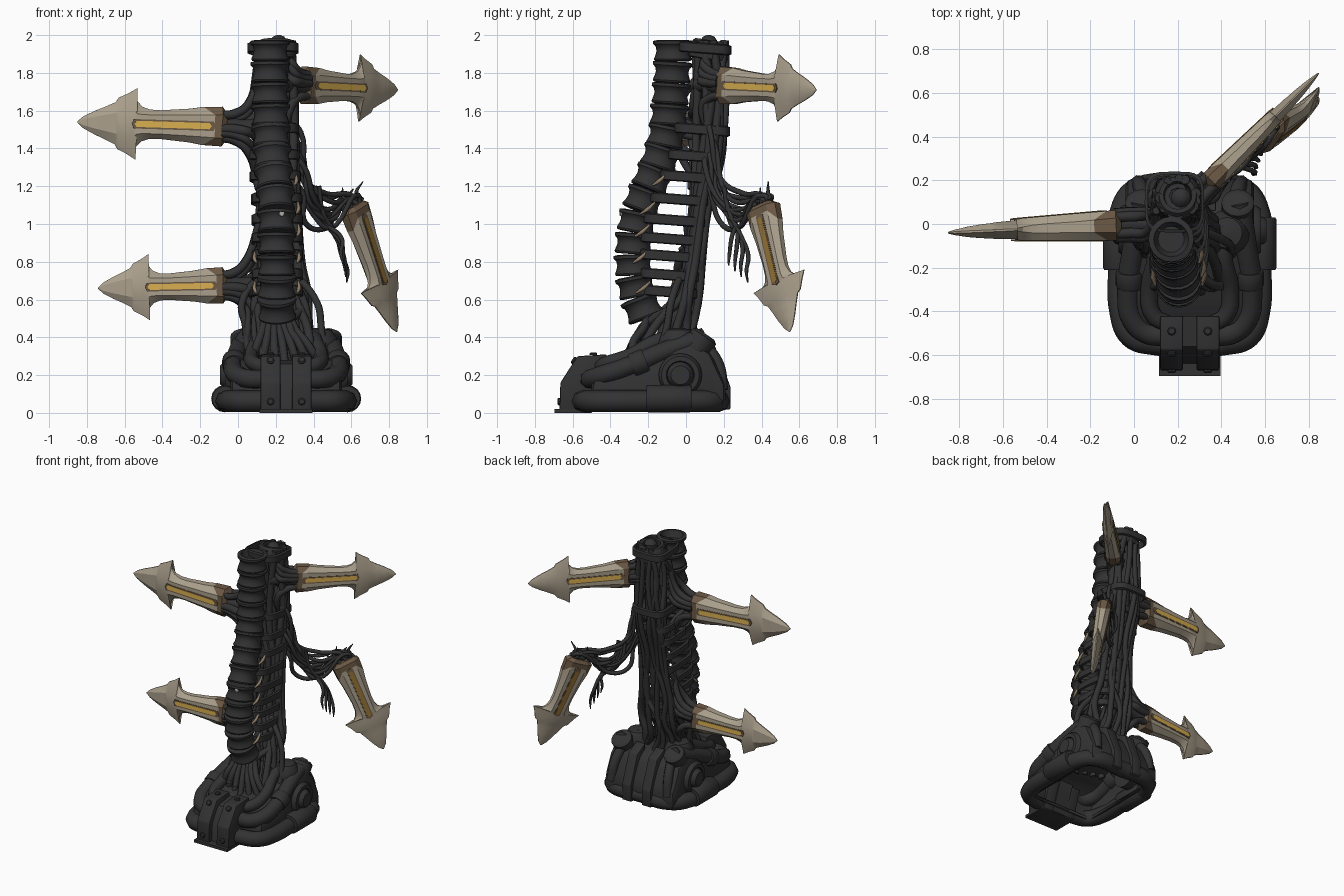
import bpy, bmesh, math, random
from mathutils import Vector

if "Cube" in bpy.data.objects:
    bpy.data.objects.remove(bpy.data.objects["Cube"])
random.seed(4)
V = Vector

def mat(name, r, g, b):
    m = bpy.data.materials.new(name)
    m.diffuse_color = (r, g, b, 1)
    m.use_nodes = True
    m.node_tree.nodes["Principled BSDF"].inputs["Base Color"].default_value = m.diffuse_color
    return m
DARK = mat("charcoal", 0.032, 0.032, 0.033)
BONE = mat("bone beige", 0.40, 0.345, 0.26)
BROWN = mat("brown", 0.15, 0.10, 0.06)
GOLD = mat("gold", 0.70, 0.43, 0.08)
OLD_GOLD = mat("dark gold", 0.30, 0.17, 0.035)
TAN = mat("tan", 0.28, 0.21, 0.14)
PALE = mat("pale grey", 0.50, 0.48, 0.44)

def finish(ob, angle=40):
    bpy.ops.object.select_all(action='DESELECT')
    ob.select_set(True)
    bpy.context.view_layer.objects.active = ob
    if ob.type == 'CURVE':
        bpy.ops.object.convert(target='MESH')
        ob = bpy.context.object
    bpy.ops.object.shade_smooth_by_angle(angle=math.radians(angle))
    return ob

def mesh(name, bm, *mats, angle=40):
    bmesh.ops.recalc_face_normals(bm, faces=bm.faces)
    me = bpy.data.meshes.new(name)
    bm.to_mesh(me); bm.free()
    for m in mats: me.materials.append(m)
    ob = bpy.data.objects.new(name, me)
    bpy.context.collection.objects.link(ob)
    return finish(ob, angle)

def tubes(name, paths, m=DARK, cyclic=False):
    """paths: list of (points, radius or list of radii)"""
    cu = bpy.data.curves.new(name, 'CURVE')
    cu.dimensions = '3D'; cu.bevel_depth = 0.02; cu.bevel_resolution = 2
    cu.resolution_u = 6; cu.use_fill_caps = True
    for pts, r in paths:
        s = cu.splines.new('BEZIER')
        s.bezier_points.add(len(pts) - 1)
        s.use_cyclic_u = cyclic
        for i, (bp, p) in enumerate(zip(s.bezier_points, pts)):
            bp.co = p
            bp.handle_left_type = bp.handle_right_type = 'AUTO'
            bp.radius = (r[i] if isinstance(r, list) else r) / 0.02
    cu.materials.append(m)
    ob = bpy.data.objects.new(name, cu)
    bpy.context.collection.objects.link(ob)
    return finish(ob, 50)

def lathe(bm, prof, pos, axis, n=20):
    """spin (radius, height) profile around axis"""
    q = V(axis).to_track_quat('Z', 'Y')
    rings = [[bm.verts.new(V(pos) + q @ V((r * math.cos(2*math.pi*k/n), r * math.sin(2*math.pi*k/n), h)))
              for k in range(n)] for r, h in prof]
    for a, b in zip(rings, rings[1:]):
        for k in range(n):
            bm.faces.new((a[k], a[(k+1) % n], b[(k+1) % n], b[k]))
    bm.faces.new(rings[0]); bm.faces.new(rings[-1])

def prism(bm, poly, x0, x1, bevel=0.0):
    a = [bm.verts.new((x0, y, z)) for y, z in poly]
    b = [bm.verts.new((x1, y, z)) for y, z in poly]
    fs = [bm.faces.new(a), bm.faces.new(b)]
    for i in range(len(a)):
        j = (i + 1) % len(a)
        fs.append(bm.faces.new((a[i], a[j], b[j], b[i])))
    if bevel:
        es = list({e for f in fs for e in f.edges})
        bmesh.ops.bevel(bm, geom=es, offset=bevel, segments=2, affect='EDGES', profile=0.5)

def sample(table, z):
    """interpolate rows (z, values...) sorted downwards"""
    for a, b in zip(table, table[1:]):
        if z >= b[0]: break
    t = max(0, min(1, (a[0] - z) / (a[0] - b[0])))
    return [p + (q - p) * t for p, q in zip(a[1:], b[1:])]

# Front column of vertebrae: z, x, y
SPINE = [(1.98, .17, -.07), (1.85, .17, -.07), (1.7, .17, -.08), (1.5, .175, -.095), (1.35, .18, -.13),
         (1.2, .195, -.195), (1.05, .205, -.255), (.9, .205, -.28), (.75, .205, -.28), (.6, .205, -.25), (.48, .21, -.20)]
def spine(z): return V((*sample(SPINE, z), z))
bm = bmesh.new()
N = 13; step = (1.975 - 0.5) / N
for i in range(N):
    zt = 1.975 - i * step
    a, b = spine(zt - step), spine(zt)
    h = (b - a).length
    prof = [(.085, 0), (.096, .003), (.1, .012), (.091, .035), (.086, h*.5), (.091, h-.035), (.104, h-.022), (.104, h-.006), (.08, h-.001)]
    if i == 0: prof += [(.07, h - .03), (.06, h - .05)]
    lathe(bm, prof, a, b - a)
mesh("spine_vertebrae", bm, DARK)

# Rear cable bundle: z, x, y, spread x, spread y
BUNDLE = [(1.97, .2, .125, .085, .085), (1.7, .2, .135, .10, .08), (1.4, .2, .125, .105, .075), (1.1, .21, .08, .105, .045),
          (.8, .21, .045, .125, .045), (.6, .21, 0, .16, .07), (.45, .22, -.1, .17, .14), (.3, .235, -.14, .2, .18)]
paths = [([(r[1], r[2], r[0]) for r in BUNDLE], .04)]
for k in range(14):
    ang = 2 * math.pi * k / 14
    pts = []
    for z, x, y, sx, sy in BUNDLE:
        a = ang + random.uniform(-.45, .45)
        pts.append((x + sx * math.cos(a), y + sy * math.sin(a), z))
    paths.append((pts, random.uniform(.016, .025)))
tubes("rear_cable_bundle", paths)
bm = bmesh.new()
lathe(bm, [(.07, -.09), (.105, -.08), (.108, -.02), (.095, .005), (.085, .018), (.065, .018), (.06, -.03)], (.2, .13, 1.955), (0, .15, 1))
lathe(bm, [(.03, -.05), (.045, 0), (.03, .022), (.01, .03)], (.215, .12, 1.97), (0, 0, 1), 12)
mesh("bundle_top_cup", bm, DARK)

# Flat bands strapping the column to the bundle
bm = bmesh.new()
for z in (1.93, 1.5, 1.36, 1.25, 1.13, 1.02, .92, .83, .73, .64):
    p = spine(z); x, y, sx, sy = sample(BUNDLE, z)
    y0, y1 = p.y + .045, y + sy + .015 - (.04 if z < 1.4 else 0)
    cy, ry, rx = (y0 + y1) / 2, (y1 - y0) / 2, .122
    n = 28; rings = []
    for k in range(n):
        c, s = math.cos(2*math.pi*k/n), math.sin(2*math.pi*k/n)
        c, s = math.copysign(abs(c)**.5, c), math.copysign(abs(s)**.5, s)
        rings.append([bm.verts.new((.5*(p.x+x) + (rx+d)*c, cy + (ry+d)*s, z + e - .08*ry*s))
                      for d, e in ((0, -.028), (.014, -.022), (.014, .022), (0, .028))])
    for k in range(n):
        a, b = rings[k], rings[(k+1) % n]
        for j in range(4):
            bm.faces.new((a[j], a[(j+1) % 4], b[(j+1) % 4], b[j]))
mesh("binding_bands", bm, DARK)

# Tan ligaments and pale studs on the column
lig = []
for z in (1.24, 1.09, .97, .83, .67):
    p = spine(z)
    for s in ((-1, 1) if z < .9 else (1,)):
        lig.append(([p + V((s*.107, .0, -.035)), p + V((s*.118, .035, -.012)), p + V((s*.115, .075, .025))], [.006, .011, .006]))
tubes("side_ligaments", lig, TAN)
bm = bmesh.new()
for x, z in ((.23, 1.055), (.215, 1.33)):
    p = spine(z)
    lathe(bm, [(.015, 0), (.013, .008)], (x, p.y - .088, z), (.25, -1, 0), 10)
mesh("column_studs", bm, PALE)

# Arrow blades: stations (u, half width, half thickness, edge thickness, flat share)
ST = [(0, .07, .05, .03, .6), (.025, .105, .0735, .035, .6), (.085, .101, .0707, .03, .6), (.2, .089, .0655, .026, .62), (.35, .076, .0588, .022, .66),
      (.41, .078, .0561, .018, .64), (.45, .092, .0543, .012, .55), (.476, .12, .05, .008, .45), (.485, .152, .048, .006, .4), (.477, .19, .046, .004, .35),
      (.52, .163, .043, .005, .4), (.575, .136, .04, .005, .42), (.59, .112, .037, .005, .48), (.64, .088, .033, .005, .5), (.7, .062, .025, .005, .5),
      (.76, .031, .013, .004, .5), (.79, .004, .004, .002, .5)]
def blade(name, o, tip, wdir, ws, ts, bar=GOLD):
    o = V(o); a = V(tip) - o; ls = a.length / .79
    a.normalize(); w = V(wdir); w = (w - a * w.dot(a)).normalized(); nrm = a.cross(w)
    P = lambda u, v, n: o + a * u * ls + w * v * ws + nrm * n * ts
    bm = bmesh.new(); rings = []
    for i, (u, h, t, e, f) in enumerate(ST):
        du = .04 if i == 2 else 0    # slanted brown boundary along the edges
        rings.append([bm.verts.new(P(u + (du if abs(v) == h else -du/2), v, n)) for v, n in
                      ((h, -e), (h, e), (h*f, t), (-h*f, t), (-h, e), (-h, -e), (-h*f, -t), (h*f, -t))])
    bm.faces.new(rings[0]).material_index = 1; bm.faces.new(rings[-1])
    for i, (p, q) in enumerate(zip(rings, rings[1:])):
        for j in range(8):
            f = bm.faces.new((p[j], p[(j+1) % 8], q[(j+1) % 8], q[j]))
            f.material_index = 1 if i < 2 else 0
    mesh(name, bm, BONE, BROWN, angle=25)
    # brown slot and gold bar on both faces
    for part, m, u0, u1, hw, lift in (("slot", BROWN, .06, .505, .025, .002), ("bar", bar, .082, .49, .0165, .004)):
        bm = bmesh.new()
        for s in (-1, 1):
            T = lambda u: .0746 - .045 * u
            loops = [[bm.verts.new(P(u, v, s * (T(u) + d / ts))) for u, v in
                      ((u0, 0), (u0+.012, hw), (u1-.012, hw), (u1, 0), (u1-.012, -hw), (u0+.012, -hw))] for d in (-.005, lift)]
            bm.faces.new(loops[0]); bm.faces.new(loops[1])
            for k in range(6):
                bm.faces.new((loops[0][k], loops[0][(k+1) % 6], loops[1][(k+1) % 6], loops[1][k]))
        mesh(f"{name}_{part}", bm, m)
    return P
SIDE = [("upper_left_blade", (-.06, -.005, 1.515), (-.85, -.04, 1.54), 1.0, .95),
        ("lower_left_blade", (-.06, -.01, .675), (-.74, -.04, .66), .92, .85),
        ("upper_right_blade", (.335, .18, 1.735), (.845, .69, 1.71), .94, .68)]
for name, o, tip, ws, ts in SIDE:
    P = blade(name, o, tip, (0, 0, 1), ws, ts)
    bm = bmesh.new()
    o = V(o); a = (V(tip) - o).normalized()
    lathe(bm, [(.045, -.16), (.04, -.08), (.05, -.02), (.055, .02)], o, a, 12)
    mesh(name + "_socket", bm, DARK)
    # root cables fanning up and down into the column
    paths = []
    for s, n, r in ((1, .04, .022), (1, -.04, .022), (-1, .04, .022), (-1, -.04, .022), (.6, .06, .02), (-.6, -.06, .02), (.2, .055, .026), (-.2, -.055, .026)):
        b = P(-.11, .09 * s, n); z = max(.36, min(1.93, o.z + s * .33))
        x, y = sample(BUNDLE, z)[:2]
        c = V((x, y - .04, z)) - a.cross(V((0, 0, 1))) * n * .6 + V((a.x, a.y, 0)) * .1
        paths.append(([P(.03, .06*s, n), P(-.04, .07*s, n), b + V((0, 0, .03*s)), c], [r, r*1.1, r, r*.8]))
    tubes(name + "_root_cables", paths)

# Hanging blade with drooping wires
P = blade("hanging_blade", (.61, .405, 1.10), (.84, .55, .43), (.23, .32, .17), .93, .68, OLD_GOLD)
wires = []
for k in range(10):
    j = lambda s=.03: random.uniform(-s, s)
    z = 1.15 + k * .035; d = -.17 + k * .022
    wires.append(([(.26, .11, z + .1), (.32 + j(), .13 + j(), z + .02), (.385 + j(), .20 + j(), 1.19 + d + j()),
                   (.48 + j(), .29 + j(), 1.12 + d * .9 + j(.015)), P(-.04, j(.06), j(.04)), P(.04, j(.04), j(.03))], random.uniform(.010, .015)))
for k in range(4):   # loose ends
    wires.append(([(.37 + .02*k, .2, 1.2), (.39 + .02*k, .23, 1.06), (.46 + .02*k, .26 + .01*k, 1.0 - .02*k), (.55, .24 + .03*k, .92 - .03*k),
                   (.545 + .012*k, .23 + .03*k, .84 - .03*k), (.56 + .005*k, .225 + .034*k, .78 - .03*k)], [.012, .012, .012, .012, .01, .004]))
for k in range(6):   # frayed stubs
    b = P(0, (k - 2.5) * .028, (-.02, .02)[k % 2])
    wires.append(([b, b + V((-.03, -.01, .035)), b + V((-.07 + .015*k, -.01, .05 + .025*(k % 3)))], [.016, .012, .003]))
tubes("hanging_wires", wires)

# Base foot: hollow body
CX = .255
def mirror(p): return (2 * CX - p[0], p[1], p[2])
def both(paths): return paths + [([mirror(p) for p in pts], r) for pts, r in paths]
bm = bmesh.new()
prism(bm, [(-.52, .03), (-.49, .2), (-.36, .26), (-.05, .37), (.05, .37), (.13, .32), (.21, .15), (.21, .03)], -.04, 2*CX + .04, .04)
bmesh.ops.delete(bm, geom=[f for f in bm.faces if f.calc_center_median().z < .035], context='FACES')
ob = mesh("base_body", bm, DARK)
md = ob.modifiers.new("wall", 'SOLIDIFY'); md.thickness = .02

# Base ring tube, couplers and sloping pipes
half = [(CX, .165, .062), (.02, .155, .062), (-.045, .08, .062), (-.06, -.2, .062), (-.055, -.4, .062), (-.01, -.51, .062), (.08, -.54, .062)]
tubes("base_ring_pipe", [(half + [mirror(p) for p in half[:0:-1]], .058)], cyclic=True)
tubes("sloping_pipes", both([
    ([(.03, .1, .40), (.0, -.1, .33), (-.025, -.32, .24), (-.005, -.44, .2), (.06, -.5, .18), (.15, -.51, .18)], .052),
    ([(.1, .0, .41), (.1, -.15, .38), (.07, -.3, .3), (.09, -.42, .26), (.16, -.46, .24)], .04),
    ([(.05, .1, .36), (.03, .17, .25), (.02, .19, .12)], .035)]))
bm = bmesh.new()
for s in (-1, 1):
    X = lambda d: CX + s * d
    lathe(bm, [(.066, -.12), (.072, -.11), (.072, .11), (.066, .12)], (X(.325), -.09, .075), (0, 1, 0), 16)
    lathe(bm, [(.115, -.1), (.115, .01), (.1, .03), (.075, .03), (.07, .015), (.06, .045), (.05, .055)], (X(.295), -.03, .2), (s, 0, 0), 24)
    lathe(bm, [(.07, -.07), (.075, -.05), (.075, .03), (.055, .045), (.04, .045)], (X(.22), .08, .38), (0, .55, .8), 16)
    lathe(bm, [(.05, 0), (.1, .02), (.105, .08), (.07, .13), (.02, .14)], (X(.17), -.04, .31), (0, 0, 1), 16)
    lathe(bm, [(.06, -.04), (.064, -.03), (.064, .03), (.06, .04)], (X(.275), -.25, .265), (0, -.85, -.35), 16)
mesh("base_couplers_and_hubs", bm, DARK)

# Front bracket with bolts, and rear straps
bm = bmesh.new()
for x in (.12, .285):
    prism(bm, [(-.67, .0), (-.665, .16), (-.575, .3), (-.42, .31), (-.42, .25), (-.5, .0)], x, x + .105, .008)
    prism(bm, [(.16, .01), (.235, .02), (.235, .14), (.155, .35), (.06, .4), (.06, .36), (.13, .3)], x + .015, x + .09, .006)
prism(bm, [(-.64, .0), (-.63, .15), (-.56, .26), (-.42, .28), (-.42, .2), (-.5, .0)], .2, .31)
prism(bm, [(-.695, .0), (-.695, .02), (-.54, .02), (-.54, .0)], .115, .395)
for x in (.1725, .3375):
    for p, d in (((x, -.667, .06), (0, -1, 0)), ((x, -.59, .275), (0, -.85, .55)), ((x, -.49, .306), (0, 0, 1))):
        lathe(bm, [(.02, 0), (.02, .008), (.014, .014)], p, d, 8)
mesh("front_bracket_and_rear_straps", bm, DARK)

# Cables rising out of the foot to the column bottom
rise = []
for k in range(7):
    t = (k - 3) / 3
    rise.append(([(.21 + .06*t, -.2, .56), (.215 + .08*t, -.22, .46), (.235 + .13*t, -.28, .37), (.25 + .19*t, -.33 + .06*abs(t), .25)], .022))
    rise.append(([(.21 + .08*t, -.02, .75), (.22 + .2*t, -.08, .58), (.24 + .2*t, -.1, .46), (.25 + .2*t, -.14, .32)], .02))
tubes("foot_cables", rise)
